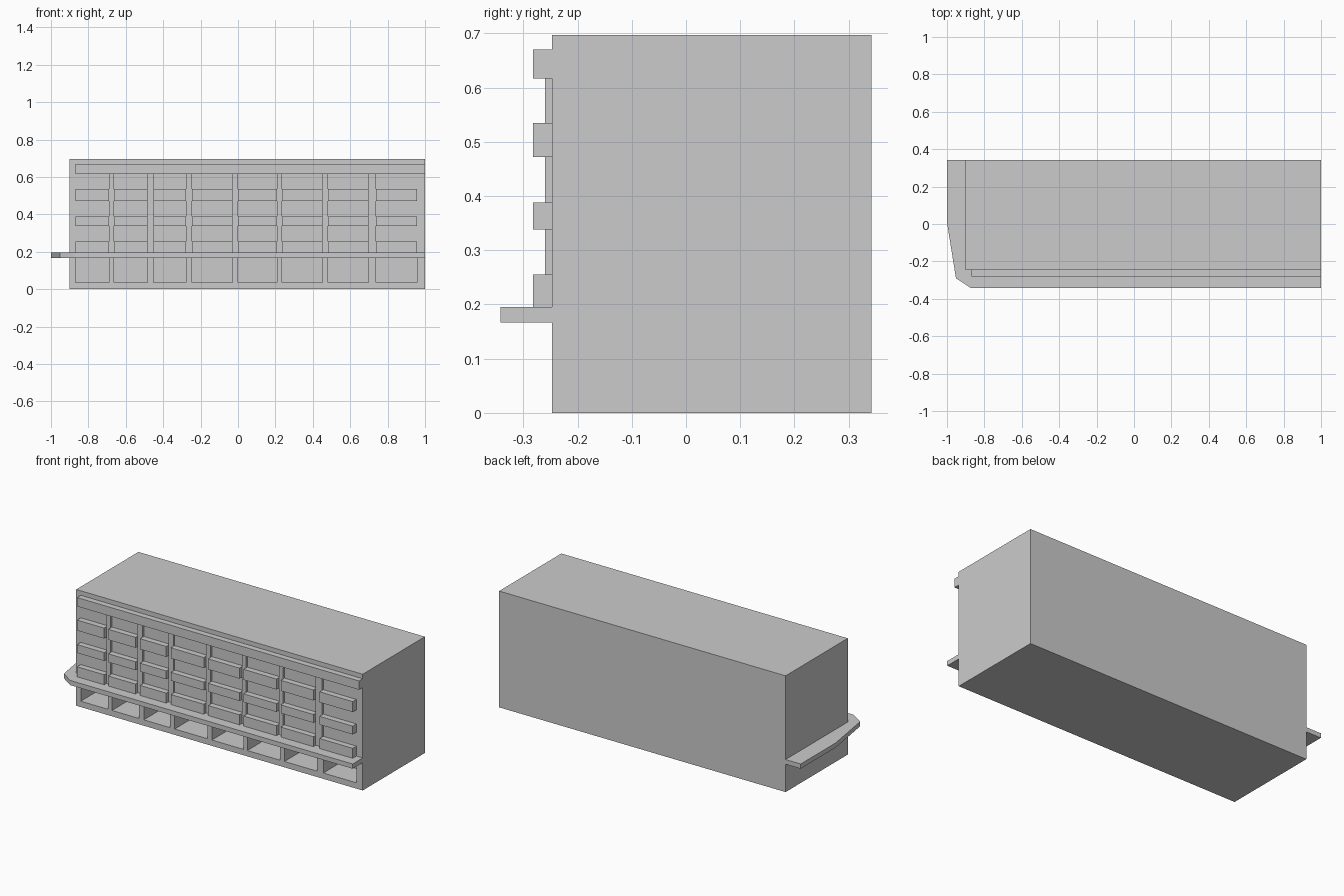
import bpy, bmesh

if "Cube" in bpy.data.objects:
    bpy.data.objects.remove(bpy.data.objects["Cube"])

BACK, WALL, LEFT, RIGHT, TOP = 0.342, -0.247, -0.90, 1.0, 0.697
CANOPY_Z = (0.167, 0.195)


def add_box(bm, x, y, z):
    verts = bmesh.ops.create_cube(bm, size=1)["verts"]
    for v in verts:
        v.co = [(lo + hi) / 2 + c * (hi - lo) for c, (lo, hi) in zip(v.co, (x, y, z))]


def finish(bm, name):
    bmesh.ops.recalc_face_normals(bm, faces=bm.faces)
    mesh = bpy.data.meshes.new(name)
    bm.to_mesh(mesh)
    bm.free()
    obj = bpy.data.objects.new(name, mesh)
    bpy.context.collection.objects.link(obj)
    return obj


def boxes(name, items):
    bm = bmesh.new()
    for item in items:
        add_box(bm, *item)
    return finish(bm, name)


# Pilaster x ranges and the bays left between them
pilasters = [(-0.69, -0.663), (-0.483, -0.452), (-0.279, -0.247), (-0.029, 0.0),
             (0.208, 0.235), (0.453, 0.481), (0.697, 0.739)]
starts = [-0.87] + [p[1] for p in pilasters]
ends = [p[0] for p in pilasters] + [0.958]
bays = list(zip(starts, ends))

# Main block with ground-floor shop recesses
body = boxes("building_body", [((LEFT, RIGHT), (WALL, BACK), (0, TOP))])
cutter = boxes("shop_recess_cutter",
               [(b, (WALL - 0.05, WALL + 0.15), (0.035, CANOPY_Z[0])) for b in bays])
cutter.hide_render = True
cutter.hide_viewport = True
cut = body.modifiers.new("shop_recesses", "BOOLEAN")
cut.operation = "DIFFERENCE"
cut.solver = "EXACT"
cut.object = cutter

# Thin vertical pilasters on the upper floors
boxes("pilasters", [(p, (-0.26, WALL), (CANOPY_Z[1], 0.617)) for p in pilasters])

# Balconies, one per bay on each floor
for i, z in enumerate([(0.195, 0.255), (0.338, 0.388), (0.472, 0.535)]):
    boxes(f"balconies_floor_{i + 1}", [(b, (-0.282, WALL), z) for b in bays])

# Continuous cornice band under the roof
boxes("cornice_band", [((-0.87, RIGHT), (-0.282, WALL), (0.617, 0.67))])

# Canopy wrapping the front and left side
outline = [(-1, BACK), (-1, 0.01), (-0.952, -0.29), (-0.873, -BACK), (RIGHT, -BACK),
           (RIGHT, WALL), (LEFT, WALL), (LEFT, BACK)]
bm = bmesh.new()
face = bm.faces.new([bm.verts.new((x, y, CANOPY_Z[0])) for x, y in outline])
new = bmesh.ops.extrude_face_region(bm, geom=[face])["geom"]
bmesh.ops.translate(bm, vec=(0, 0, CANOPY_Z[1] - CANOPY_Z[0]),
                    verts=[g for g in new if isinstance(g, bmesh.types.BMVert)])
finish(bm, "canopy")
